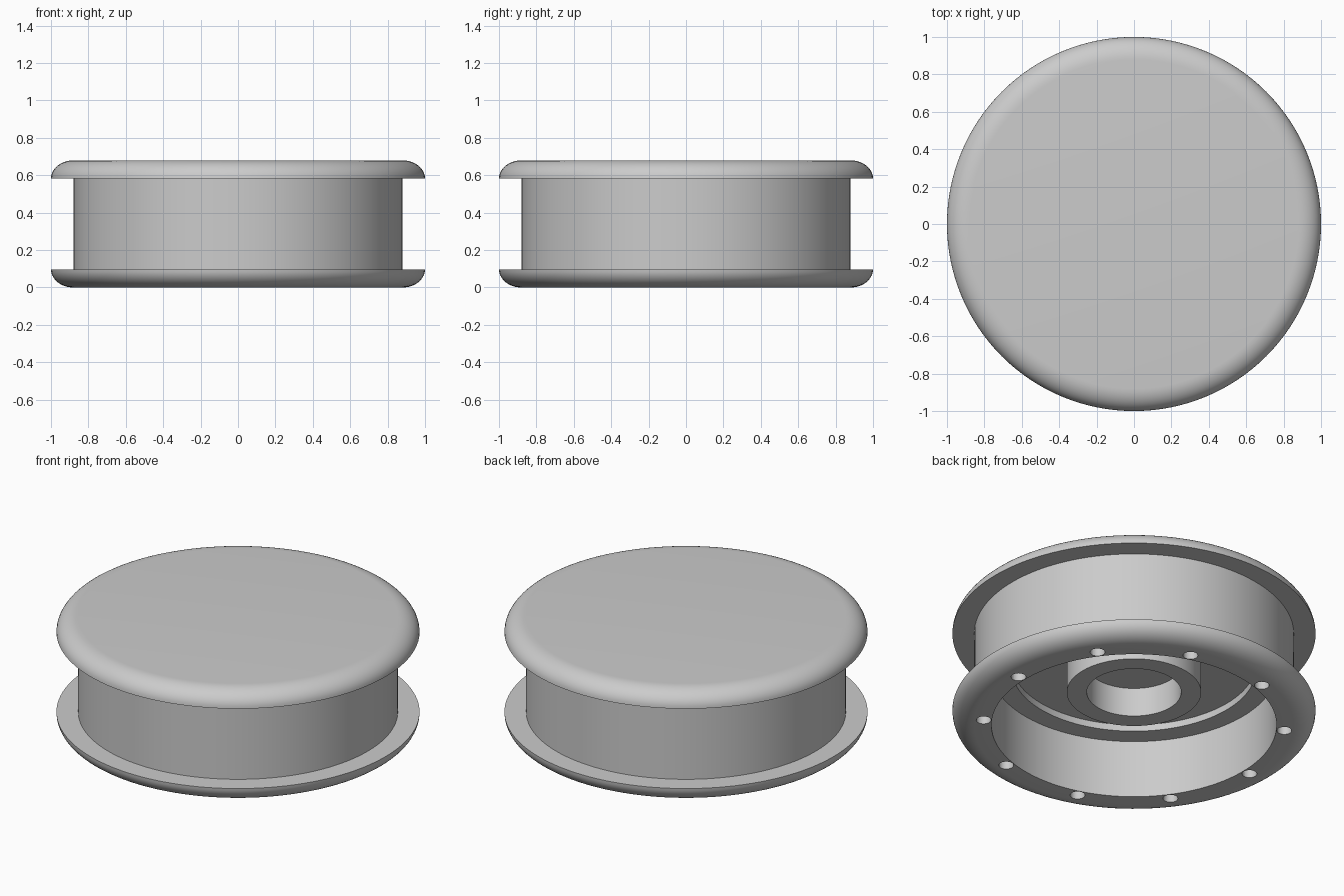
import bpy, bmesh
from math import sin, cos, pi, radians
from mathutils import Vector, Matrix

cube = bpy.data.objects.get("Cube")
if cube:
    bpy.data.objects.remove(cube, do_unlink=True)

HEIGHT, LIP, DRUM_R = 0.68, 0.0975, 0.88

grey = bpy.data.materials.new("plain_grey")
grey.use_nodes = True
grey.diffuse_color = (0.6, 0.6, 0.6, 1)
grey.node_tree.nodes["Principled BSDF"].inputs["Base Color"].default_value = (0.6, 0.6, 0.6, 1)


def make_object(name, bm):
    bmesh.ops.recalc_face_normals(bm, faces=bm.faces)
    mesh = bpy.data.meshes.new(name)
    bm.to_mesh(mesh)
    bm.free()
    mesh.materials.append(grey)
    obj = bpy.data.objects.new(name, mesh)
    bpy.context.collection.objects.link(obj)
    return obj


def lathe(name, profile, steps=128):
    bm = bmesh.new()
    verts = [bm.verts.new((r, 0, z)) for r, z in profile]
    edges = [bm.edges.new(pair) for pair in zip(verts, verts[1:])]
    bmesh.ops.spin(bm, geom=verts + edges, cent=(0, 0, 0), axis=(0, 0, 1),
                   angle=2 * pi, steps=steps, use_merge=True)
    bmesh.ops.remove_doubles(bm, verts=bm.verts, dist=0.0001)
    return make_object(name, bm)


# Rounded flange edge, from the flat face out to the rim
arc = [(DRUM_R + 0.12 * sin(i * pi / 20), LIP * cos(i * pi / 20)) for i in range(11)]
top_edge = [(r, HEIGHT - LIP + z) for r, z in arc]
bottom_edge = [(r, LIP - z) for r, z in reversed(arc)]

# Spool: closed top, two flanges, open stepped underside with a hollow hub
drum = [(DRUM_R, HEIGHT - LIP), (DRUM_R, LIP)]
underside = [(0.785, 0), (0.785, 0.35), (0.67, 0.35), (0.67, 0.39),
             (0.37, 0.39), (0.37, 0.21), (0.26, 0.21), (0.26, 0.385), (0, 0.385)]
spool = lathe("spool_body", [(0, HEIGHT)] + top_edge + drum + bottom_edge + underside)

# Ring of ten screw holes in the bottom rim
bm = bmesh.new()
for i in range(10):
    a = radians(36 * i)
    bmesh.ops.create_cone(bm, cap_ends=True, segments=24, radius1=0.041, radius2=0.041, depth=0.6,
                          matrix=Matrix.Translation(Vector((0.83 * cos(a), 0.83 * sin(a), 0))))
cutter = make_object("screw_hole_cutter", bm)
cutter.hide_render = True

cut = spool.modifiers.new("screw_holes", 'BOOLEAN')
cut.operation = 'DIFFERENCE'
cut.solver = 'EXACT'
cut.object = cutter
bpy.ops.object.select_all(action='DESELECT')
spool.select_set(True)
bpy.context.view_layer.objects.active = spool
bpy.ops.object.modifier_apply(modifier=cut.name)
bpy.data.objects.remove(cutter, do_unlink=True)
bpy.ops.object.shade_smooth_by_angle(angle=radians(30))
